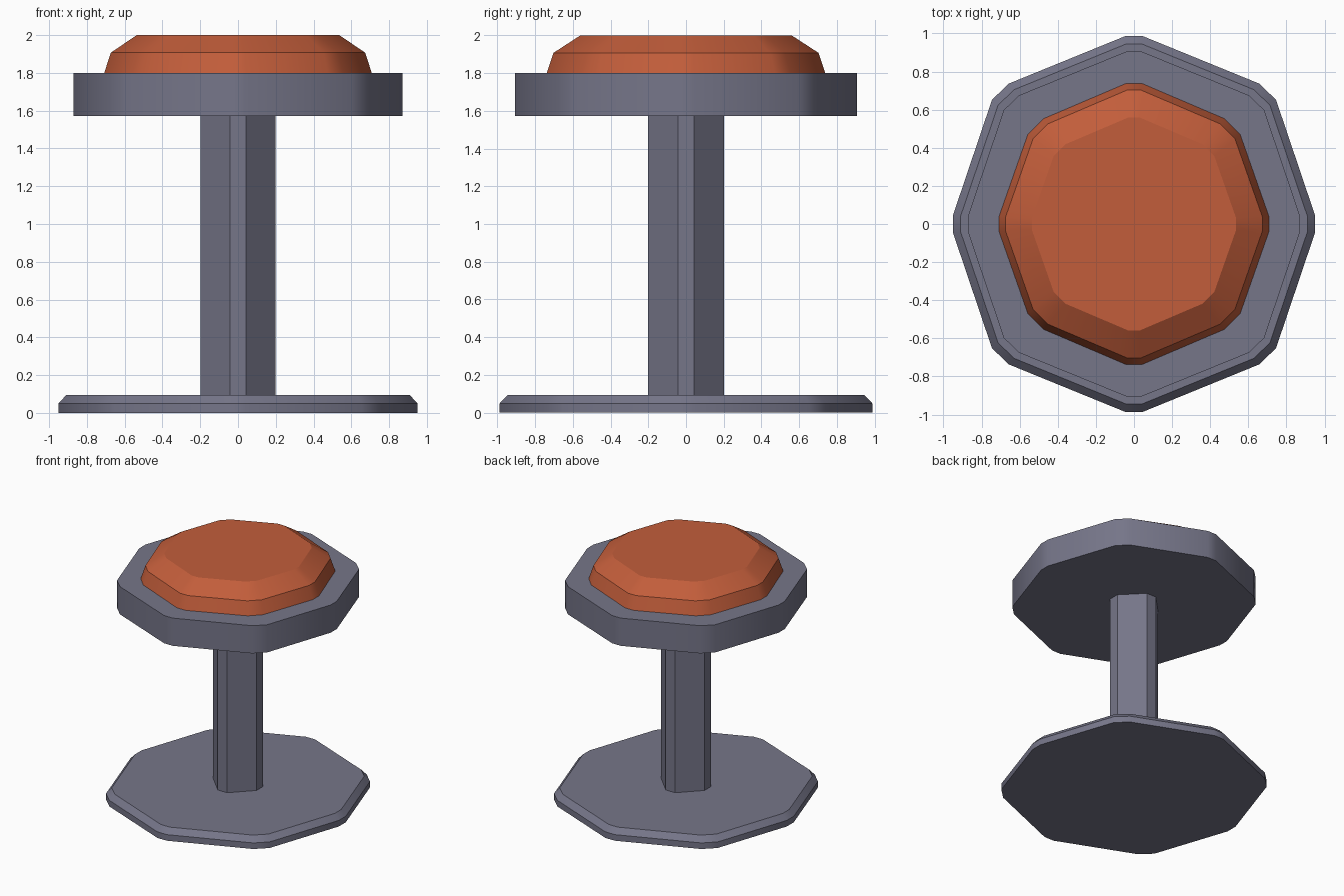
import bpy, bmesh

if "Cube" in bpy.data.objects:
    bpy.data.objects.remove(bpy.data.objects["Cube"])

# Quarter outlines with clipped corners, mirrored to all sides
DISC = [(0.043, 0.987), (0.656, 0.737), (0.745, 0.652), (0.95, 0.045)]
CUSHION = [(0.040, 0.738), (0.476, 0.552), (0.557, 0.470), (0.708, 0.040)]
POST = [(0.043, 0.202), (0.199, 0.043)]  # diamond column


def full_outline(quarter):
    right = quarter + [(x, -y) for x, y in reversed(quarter)]
    loop = right + [(-x, y) for x, y in reversed(right)]
    return loop[::-1]  # counter-clockwise


def make_material(name, color):
    material = bpy.data.materials.new(name)
    material.diffuse_color = (*color, 1)
    material.use_nodes = True
    material.node_tree.nodes["Principled BSDF"].inputs["Base Color"].default_value = material.diffuse_color
    return material


def stacked_prism(name, quarter, levels, material):
    """Loft the outline through (z, scale) levels and cap both ends."""
    bm = bmesh.new()
    outline = full_outline(quarter)
    rings = [[bm.verts.new((x * s, y * s, z)) for x, y in outline]
             for z, s in levels]
    n = len(outline)
    for low, high in zip(rings, rings[1:]):
        for i in range(n):
            j = (i + 1) % n
            bm.faces.new((low[i], low[j], high[j], high[i]))
    bm.faces.new(rings[0][::-1])
    bm.faces.new(rings[-1])
    bmesh.ops.recalc_face_normals(bm, faces=bm.faces)
    mesh = bpy.data.meshes.new(name)
    bm.to_mesh(mesh)
    bm.free()
    mesh.materials.append(material)
    obj = bpy.data.objects.new(name, mesh)
    bpy.context.collection.objects.link(obj)
    # Soften the clipped corners, keep the rims crisp
    bpy.ops.object.select_all(action='DESELECT')
    obj.select_set(True)
    bpy.context.view_layer.objects.active = obj
    bpy.ops.object.shade_smooth_by_angle(angle=0.52)
    return obj


metal = make_material("slate_metal", (0.18, 0.18, 0.25))
orange = make_material("orange_fabric", (0.54, 0.11, 0.043))

# Floor plate with chamfered upper rim
stacked_prism("base", DISC, [(0, 1), (0.05, 1), (0.095, 0.957)], metal)
# Central column
stacked_prism("post", POST, [(0.095, 1), (1.572, 1)], metal)
# Thick seat plate
stacked_prism("seat", DISC, [(1.572, 0.917), (1.8, 0.917)], metal)
# Padded cushion with two sloped bands
stacked_prism("cushion", CUSHION, [(1.8, 1), (1.907, 0.951), (2.0, 0.757)], orange)
